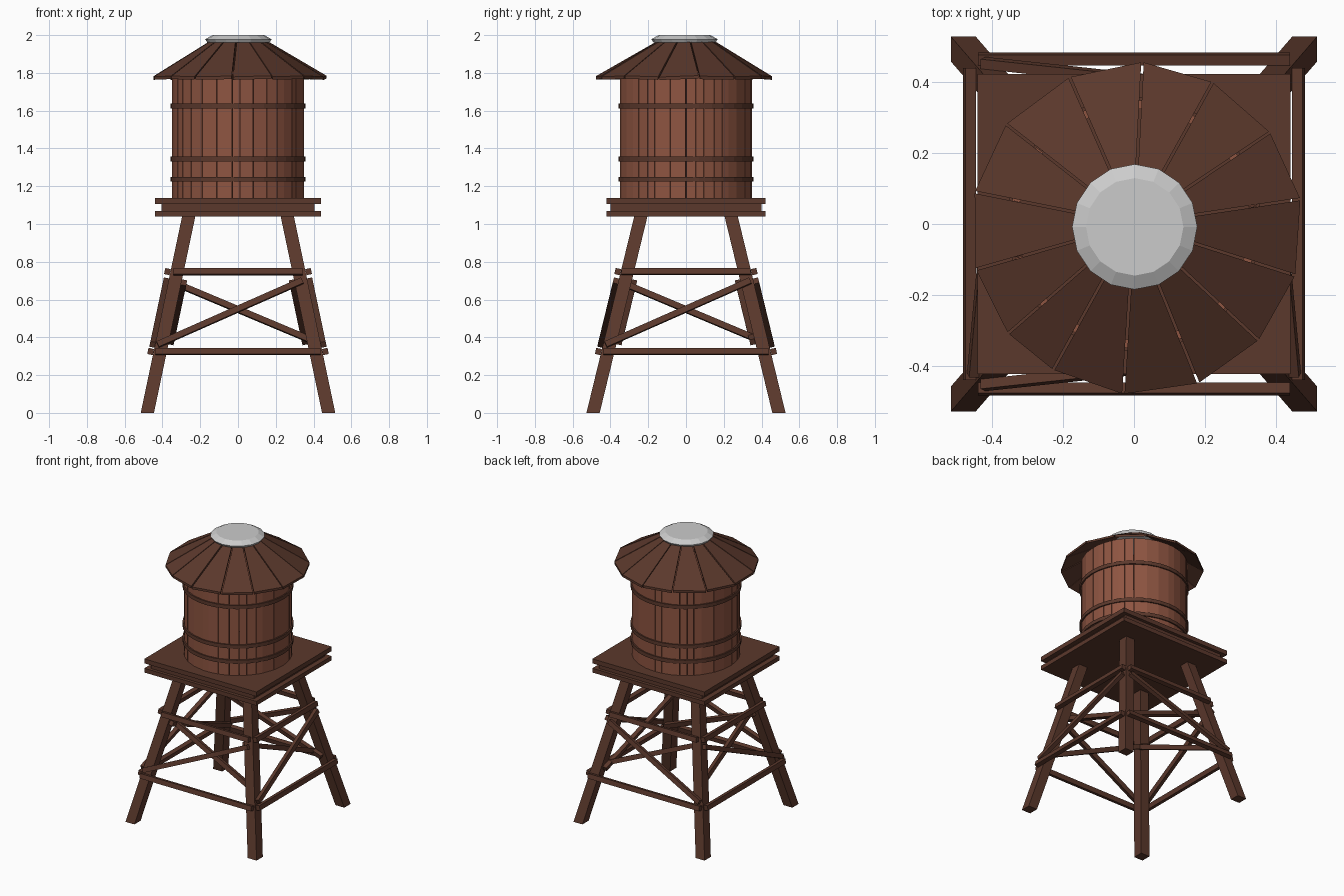
import bpy, bmesh, math, random
from mathutils import Vector

if "Cube" in bpy.data.objects:
    bpy.data.objects.remove(bpy.data.objects["Cube"])

random.seed(4)


def material(name, rgb):
    m = bpy.data.materials.new(name)
    m.diffuse_color = (*rgb, 1)
    m.use_nodes = True
    m.node_tree.nodes["Principled BSDF"].inputs["Base Color"].default_value = m.diffuse_color
    return m


DARK = material("dark_wood", (0.105, 0.04, 0.025))
RED = material("red_wood", (0.27, 0.09, 0.053))


def make(name, bm, mat=None):
    bmesh.ops.recalc_face_normals(bm, faces=bm.faces)
    me = bpy.data.meshes.new(name)
    bm.to_mesh(me)
    bm.free()
    ob = bpy.data.objects.new(name, me)
    bpy.context.collection.objects.link(ob)
    if mat:
        me.materials.append(mat)
    return ob


def prism(bm, a, b):
    """Solid between two matching loops of points."""
    va = [bm.verts.new(p) for p in a]
    vb = [bm.verts.new(p) for p in b]
    bm.faces.new(va)
    bm.faces.new(vb)
    n = len(va)
    for i in range(n):
        j = (i + 1) % n
        bm.faces.new((va[i], va[j], vb[j], vb[i]))


def box(name, x, y, z0, z1, mat):
    bm = bmesh.new()
    loop = [(-x, -y), (x, -y), (x, y), (-x, y)]
    prism(bm, [(*p, z0) for p in loop], [(*p, z1) for p in loop])
    return make(name, bm, mat)


def beam(name, p, q, normal, wide, deep, mat):
    """Plank from p to q; 'deep' is measured along the face normal."""
    p, q = Vector(p), Vector(q)
    d = (q - p).normalized()
    n = Vector(normal)
    n = (n - d * n.dot(d)).normalized() * deep / 2
    s = d.cross(n).normalized() * wide / 2
    ring = [n + s, n - s, -n - s, -n + s]
    bm = bmesh.new()
    prism(bm, [p + r for r in ring], [q + r for r in ring])
    return make(name, bm, mat)


def ring(name, profile, sides, mat, closed):
    """Lathe a (radius, z) profile."""
    bm = bmesh.new()
    loops = [[bm.verts.new((r * math.cos(t), r * math.sin(t), z))
              for t in (2 * math.pi * i / sides for i in range(sides))]
             for r, z in profile]
    n = len(loops)
    for k in range(n if closed else n - 1):
        a, b = loops[k], loops[(k + 1) % n]
        for i in range(sides):
            j = (i + 1) % sides
            bm.faces.new((a[i], a[j], b[j], b[i]))
    if not closed:
        bm.faces.new(loops[0])
        bm.faces.new(loops[-1])
    return make(name, bm, mat)


# Four splayed legs with level-cut ends
H = 0.035
for sx in (-1, 1):
    for sy in (-1, 1):
        sq = [(-H, -H), (H, -H), (H, H), (-H, H)]
        bm = bmesh.new()
        prism(bm, [(sx * 0.48 + a, sy * 0.492 + b, 0) for a, b in sq],
              [(sx * 0.26 + a, sy * 0.238 + b, 1.045) for a, b in sq])
        make("leg", bm, DARK)


# Cross bracing: face offset follows the leg slope
def off(axis, z):
    base, run = ((0.48, 0.22), (0.492, 0.254))[axis]
    return base - run * z / 1.045


for axis, label in ((1, "front_back"), (0, "side")):
    for s in (-1, 1):
        def pt(u, z, shift):
            v = s * (off(axis, z) + shift)
            return (u, v, z) if axis == 1 else (v, u, z)

        nrm = (0, s, 0.23) if axis == 1 else (s, 0, 0.21)
        for u, z in ((0.342, 0.748), (0.438, 0.325)):
            beam(label + "_rail", pt(-u, z, 0.051), pt(u, z, 0.051), nrm, 0.033, 0.03, DARK)
        beam(label + "_outer_diagonal", pt(-0.425, 0.362, 0.049), pt(0.34, 0.7, 0.049),
             nrm, 0.032, 0.028, DARK)
        beam(label + "_inner_diagonal", pt(-0.34, 0.69, -0.049), pt(0.41, 0.375, -0.049),
             nrm, 0.032, 0.028, DARK)

# Layered platform
box("platform_bottom", 0.44, 0.422, 1.04, 1.07, DARK)
box("platform_core", 0.405, 0.4, 1.07, 1.105, DARK)
box("platform_top", 0.44, 0.422, 1.105, 1.137, DARK)

# Tank staves of uneven width
N = 34
widths = [random.uniform(0.6, 1.4) for _ in range(N)]
total = sum(widths)
angle = 0.0
bm = bmesh.new()
for w in widths:
    step = 2 * math.pi * w / total
    a, b = angle + 0.004, angle + step - 0.004
    loop = [(r * math.cos(t), r * math.sin(t))
            for r, t in ((0.349, a), (0.349, b), (0.325, b), (0.325, a))]
    prism(bm, [(*p, 1.137) for p in loop], [(*p, 1.81) for p in loop])
    angle += step
make("tank_staves", bm, RED)

# Hoops
for z in (1.237, 1.345, 1.625):
    ring("tank_hoop", [(0.358, z - 0.013), (0.358, z + 0.013),
                       (0.34, z + 0.013), (0.34, z - 0.013)], 32, DARK, True)

# Roof: separate wedge planks with narrow gaps and uneven eaves
corners = [(8.5, .472), (34, .460), (61, .455), (87, .455), (113.7, .45), (142, .455),
           (168.7, .456), (196, .462), (221, .468), (241, .468), (266.4, .478),
           (292, .482), (317, .478), (342.3, .475)]
bm = bmesh.new()
for i, (a0, r0) in enumerate(corners):
    a1, r1 = corners[(i + 1) % len(corners)]
    a0, a1 = math.radians(a0), math.radians(a1 + (360 if a1 < a0 else 0))
    tilt = random.uniform(-0.004, 0.004)
    top = []
    for t, g, r, z in ((a0, 1, r0, 1.782), (a1, -1, r1, 1.782),
                       (a1, -1, 0.14, 1.975), (a0, 1, 0.14, 1.975)):
        t += g * 0.0035 / r
        top.append(Vector((r * math.cos(t), r * math.sin(t), z + g * tilt)))
    prism(bm, top, [p - Vector((0, 0, 0.016)) for p in top])
make("roof_planks", bm, DARK)

# Metal cap
cap = ring("roof_cap", [(0.165, 1.962), (0.176, 1.978), (0.137, 2.0)], 16, None, False)
cap.location = (0.002, -0.008, 0)
